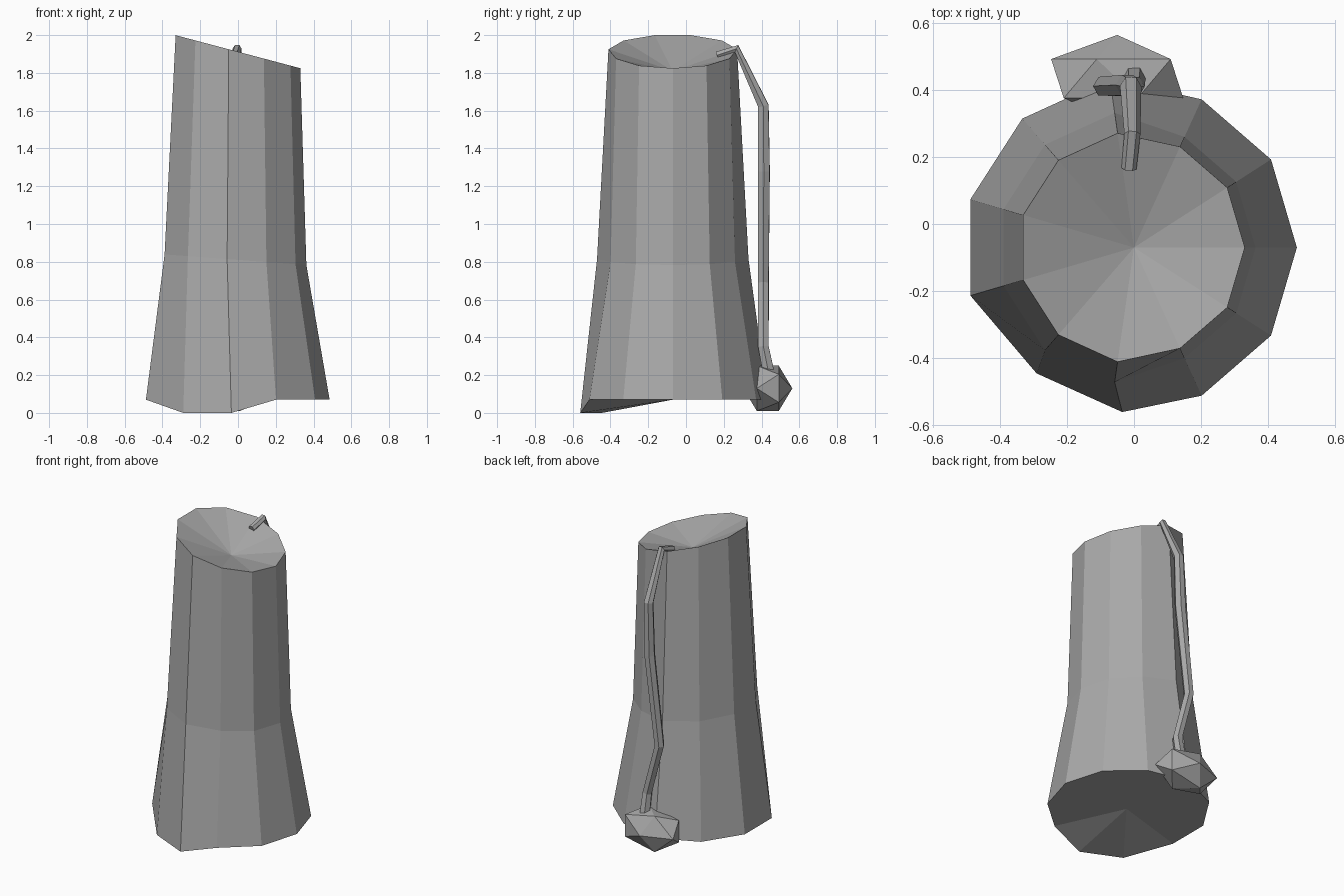
import bpy, bmesh
from math import cos, sin, tau, radians

cube = bpy.data.objects.get("Cube")
if cube:
    bpy.data.objects.remove(cube, do_unlink=True)

grey = bpy.data.materials.new("stone_grey")
grey.use_nodes = True
grey.diffuse_color = (0.4, 0.4, 0.4, 1)
bsdf = next(n for n in grey.node_tree.nodes if n.type == 'BSDF_PRINCIPLED')
bsdf.inputs["Base Color"].default_value = (0.4, 0.4, 0.4, 1)
bsdf.inputs["Roughness"].default_value = 0.8

SIDES = 11
CENTRE_Y = -0.07


def add_object(name, data):
    obj = bpy.data.objects.new(name, data)
    bpy.context.collection.objects.link(obj)
    data.materials.append(grey)
    return obj


# Tapered body: rings that bulge slightly on one half, with a sloping top
bm = bmesh.new()


def ring(r_right, r_left, height, tilt):
    verts = []
    for k in range(SIDES):
        a = tau * k / SIDES
        r = r_left if 3 <= k <= 8 else r_right
        x = r * cos(a)
        verts.append(bm.verts.new((x, CENTRE_Y + r * sin(a), height + tilt * x)))
    return verts


base = ring(0.485, 0.508, 0.07, 0)
waist = ring(0.362, 0.405, 0.81, -0.075)
rim = ring(0.33, 0.344, 1.912, -0.265)

# Two base corners sag to the ground
base[7].co = (-0.29, -0.445, 0)
base[8].co = (-0.035, -0.56, 0)

for low, high in ((base, waist), (waist, rim)):
    for k in range(SIDES):
        n = (k + 1) % SIDES
        bm.faces.new((low[k], low[n], high[n], high[k]))

# Dished top and fanned underside
top_mid = bm.verts.new((0, CENTRE_Y, 1.81))
base_mid = bm.verts.new((0, CENTRE_Y, 0.07))
for k in range(SIDES):
    n = (k + 1) % SIDES
    bm.faces.new((rim[k], rim[n], top_mid))
    bm.faces.new((base[n], base[k], base_mid))
bmesh.ops.recalc_face_normals(bm, faces=bm.faces)
mesh = bpy.data.meshes.new("body")
bm.to_mesh(mesh)
bm.free()
add_object("body", mesh)

# Cord hooked over the rim and hanging down the back
path = [(-0.015, 0.165, 1.893, 0.7), (-0.005, 0.268, 1.928, 0.75),
        (-0.01, 0.41, 1.625, 1), (-0.02, 0.413, 1.28, 1.1),
        (-0.09, 0.41, 0.69, 1), (0, 0.41, 0.35, 1), (0, 0.44, 0.2, 1.1)]
curve = bpy.data.curves.new("cord", 'CURVE')
curve.dimensions = '3D'
curve.bevel_depth = 0.032
curve.bevel_resolution = 1
curve.use_fill_caps = True
spline = curve.splines.new('POLY')
spline.points.add(len(path) - 1)
for point, (x, y, z, r) in zip(spline.points, path):
    point.co = (x, y, z, 1)
    point.radius = r
spline.use_smooth = False
add_object("cord", curve)

# Faceted weight at the end of the cord
bm = bmesh.new()
bmesh.ops.create_icosphere(bm, subdivisions=1, radius=1)
mesh = bpy.data.meshes.new("weight")
bm.to_mesh(mesh)
bm.free()
weight = add_object("weight", mesh)
weight.location = (-0.05, 0.433, 0.13)
weight.rotation_euler = (radians(90), 0, 0)
weight.scale = (0.22, 0.141, 0.13)
